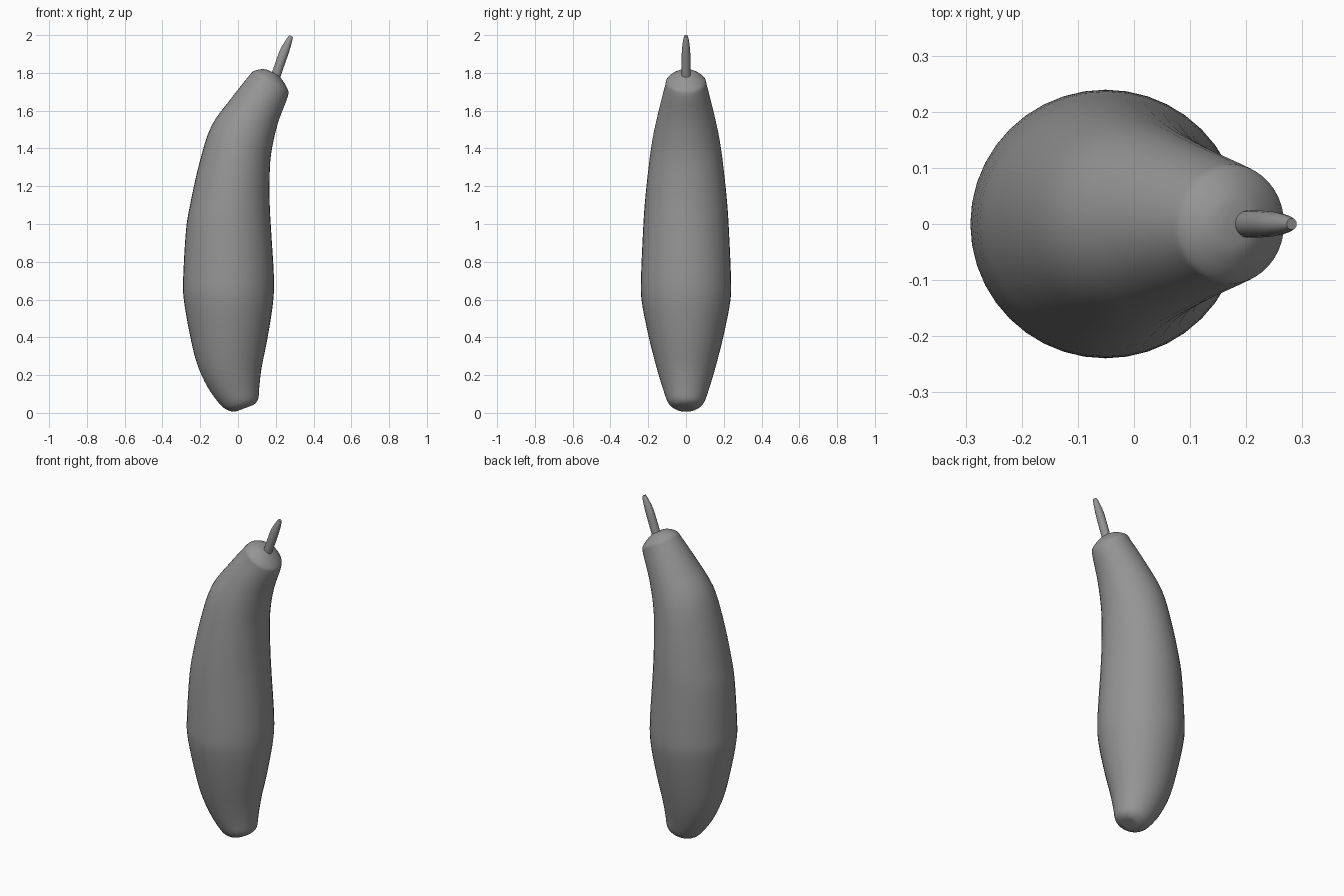
import bpy, bmesh, math
from mathutils import Vector

cube = bpy.data.objects.get("Cube")
if cube:
    bpy.data.objects.remove(cube)

grey = bpy.data.materials.new("plain_grey")
grey.use_nodes = True
colour = (0.3, 0.3, 0.3, 1)
grey.diffuse_color = colour
grey.node_tree.nodes["Principled BSDF"].inputs["Base Color"].default_value = colour


def smooth_sections(sections, steps):
    """Catmull-Rom interpolation between cross-sections."""
    pts = [Vector(s) for s in sections]
    out = []
    for i in range(len(pts) - 1):
        a, b = pts[max(i - 1, 0)], pts[i]
        c, d = pts[i + 1], pts[min(i + 2, len(pts) - 1)]
        for k in range(steps):
            t = k / steps
            out.append(0.5 * (2 * b + (c - a) * t + (2 * a - 5 * b + 4 * c - d) * t ** 2
                              + (3 * b - a - 3 * c + d) * t ** 3))
    return out + [pts[-1]]


def loft(name, sections, sides, steps, angle):
    """Each section: left x, left z, right x, right z, half depth."""
    bm = bmesh.new()
    rings = []
    for xl, zl, xr, zr, w in smooth_sections(sections, steps):
        mid = Vector(((xl + xr) / 2, 0, (zl + zr) / 2))
        arm = Vector(((xr - xl) / 2, 0, (zr - zl) / 2))
        turn = [2 * math.pi * i / sides for i in range(sides)]
        rings.append([bm.verts.new(mid + arm * math.cos(a) + Vector((0, w * math.sin(a), 0)))
                      for a in turn])
    for lo, hi in zip(rings, rings[1:]):
        for i in range(sides):
            j = (i + 1) % sides
            bm.faces.new((lo[i], lo[j], hi[j], hi[i]))
    bm.faces.new(rings[0][::-1])
    bm.faces.new(rings[-1])
    bmesh.ops.recalc_face_normals(bm, faces=bm.faces)
    mesh = bpy.data.meshes.new(name)
    bm.to_mesh(mesh)
    bm.free()
    mesh.materials.append(grey)
    obj = bpy.data.objects.new(name, mesh)
    bpy.context.collection.objects.link(obj)
    bpy.ops.object.select_all(action="DESELECT")
    obj.select_set(True)
    bpy.context.view_layer.objects.active = obj
    bpy.ops.object.shade_smooth_by_angle(angle=math.radians(angle))
    return obj


# Curved fruit body, from blossom end to shoulder
loft("body", [
    (-.01, .008, .055, .032, .035),
    (-.035, .008, .085, .045, .06),
    (-.085, .035, .107, .075, .095),
    (-.16, .135, .113, .14, .125),
    (-.22, .27, .125, .24, .16),
    (-.26, .44, .155, .39, .2),
    (-.288, .61, .185, .58, .235),
    (-.29, .72, .19, .72, .238),
    (-.275, .97, .175, .97, .227),
    (-.25, 1.12, .168, 1.1, .218),
    (-.2, 1.34, .167, 1.23, .2),
    (-.14, 1.52, .175, 1.37, .178),
    (-.04, 1.66, .21, 1.53, .145),
    (.055, 1.78, .262, 1.67, .112),
    (.085, 1.81, .262, 1.715, .1),
    (.13, 1.82, .225, 1.775, .055),
    (.16, 1.815, .2, 1.795, .02),
], 40, 4, 60)

# Thin tapering stem
loft("stem", [
    (.172, 1.78, .219, 1.763, .024),
    (.198, 1.855, .245, 1.838, .024),
    (.224, 1.925, .269, 1.907, .022),
    (.254, 1.975, .286, 1.965, .016),
    (.272, 2.0, .29, 1.99, .01),
], 16, 3, 40)
